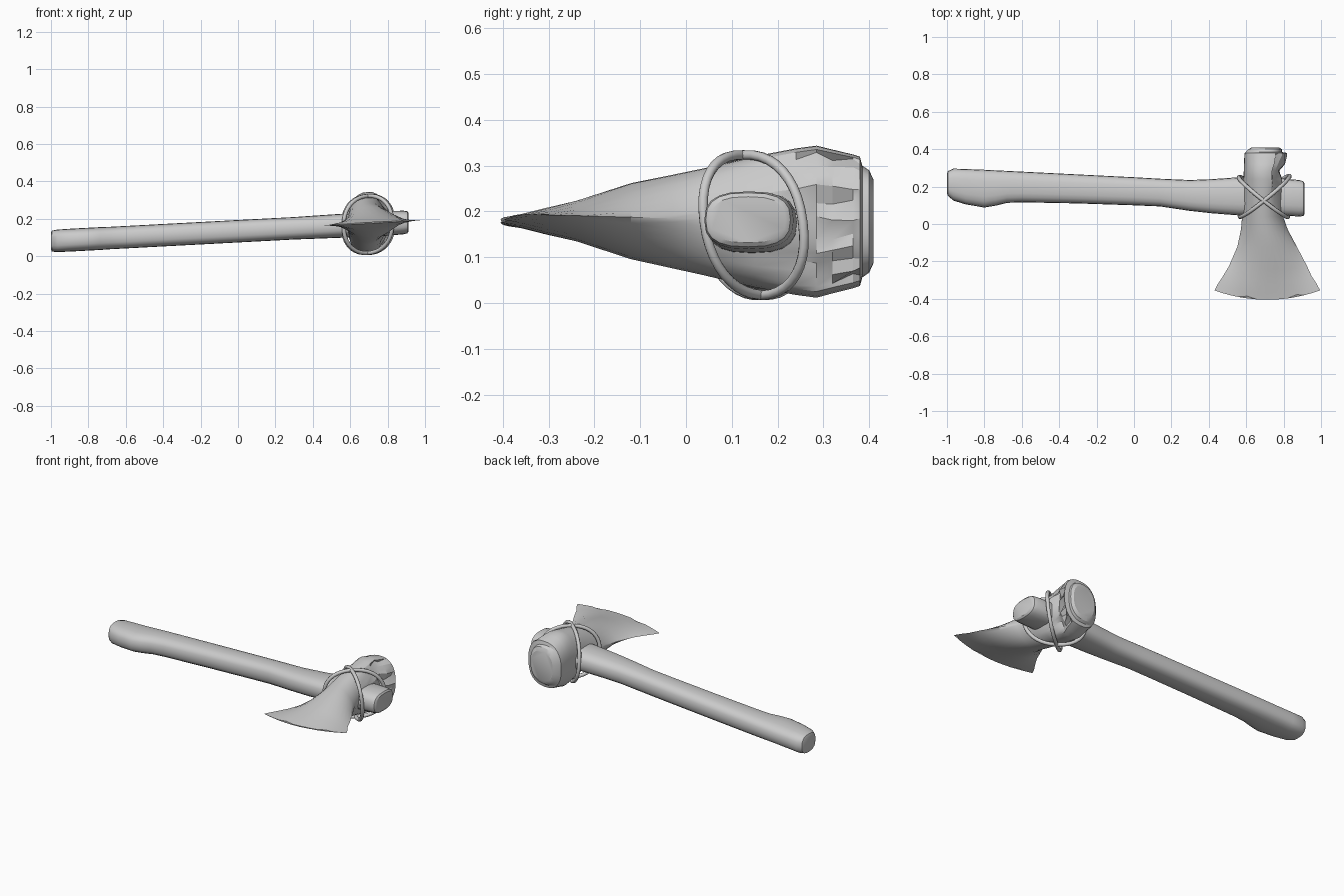
import bpy, bmesh, math, random
from math import cos, sin, pi

if "Cube" in bpy.data.objects:
    bpy.data.objects.remove(bpy.data.objects["Cube"])
random.seed(4)


def spow(v, e):
    return math.copysign(abs(v) ** e, v)


def loft(name, rings, angle=35):
    """Skin a list of closed point rings and cap both ends."""
    bm = bmesh.new()
    loops = [[bm.verts.new(p) for p in r] for r in rings]
    n = len(loops[0])
    for a, b in zip(loops, loops[1:]):
        for i in range(n):
            j = (i + 1) % n
            bm.faces.new((a[i], a[j], b[j], b[i]))
    bm.faces.new(loops[0][::-1])
    bm.faces.new(loops[-1])
    bmesh.ops.recalc_face_normals(bm, faces=bm.faces)
    me = bpy.data.meshes.new(name)
    bm.to_mesh(me)
    bm.free()
    ob = bpy.data.objects.new(name, me)
    bpy.context.collection.objects.link(ob)
    bpy.ops.object.select_all(action='DESELECT')
    ob.select_set(True)
    bpy.context.view_layer.objects.active = ob
    bpy.ops.object.shade_smooth_by_angle(angle=math.radians(angle))
    return ob


def lean(x):
    return 0.182 + 0.053 * (x - 0.91)


# Wooden handle: x, low y, high y, half height
handle = [(-1.0, .165, .27, .045), (-.995, .15, .283, .056), (-.965, .125, .296, .06),
          (-.9, .105, .294, .061), (-.8, .088, .29, .061), (-.74, .098, .287, .061),
          (-.68, .113, .284, .06), (-.6, .116, .28, .06), (-.3, .11, .265, .06),
          (0, .1, .25, .06), (.14, .094, .242, .06), (.3, .07, .235, .06),
          (.42, .057, .24, .062), (.56, .046, .25, .064), (.8, .045, .242, .066),
          (.885, .04, .235, .063), (.905, .043, .228, .059), (.912, .053, .218, .05)]
rings = []
for x, lo, hi, hz in handle:
    ring = []
    for i in range(20):
        t = 2 * pi * i / 20
        ring.append((x, (lo + hi) / 2 + (hi - lo) / 2 * spow(cos(t), .75),
                     lean(x) + hz * spow(sin(t), .75)))
    rings.append(ring)
loft("handle", rings)

# Stone head: y, left x, right x, half height, section exponent, edge bow
head = [(-.405, .43, .995, .003, 1.6, .05), (-.37, .447, .978, .011, 2, .048),
        (-.31, .475, .95, .027, 2, .03), (-.24, .508, .925, .044, 2, .015),
        (-.12, .553, .87, .083, 1.6, 0), (-.03, .572, .822, .102, 1.35, 0),
        (.04, .578, .797, .117, 1.15, 0), (.15, .582, .795, .143, 1, 0),
        (.24, .585, .8, .16, .9, 0), (.285, .587, .797, .166, .85, 0),
        (.32, .588, .812, .157, .85, 0), (.365, .59, .82, .146, .82, 0),
        (.38, .592, .818, .141, .82, 0), (.385, .597, .79, .122, .8, 0),
        (.4, .612, .79, .112, .8, 0), (.41, .63, .775, .09, .8, 0)]
rings = []
for k, (y, xl, xr, hz, e, bow) in enumerate(head):
    ring = []
    for i in range(32):
        t = 2 * pi * i / 32
        u = spow(cos(t), min(e, 1))
        # the blade sections are sharp-sided lenses, the poll is a rounded box
        w = spow(sin(t), e if e <= 1 else 1 + (e - 1) * 1.6)
        x = (xl + xr) / 2 + (xr - xl) / 2 * u
        z = .172 + .055 * (x - .7) + hz * w + .006
        yy = y + bow * u * u
        if k == 0:                                   # nicked cutting edge
            yy += .012 * ((i * 7) % 5 == 0 and abs(u) < .95)
        if .2 < y < .37 and u > .3 and abs(w) < .9:  # chipped stone beside the handle
            x -= random.uniform(0, .03)
            z += random.uniform(-.008, .008)
        ring.append((x, yy, z))
    rings.append(ring)
loft("axe_head", rings, 25)

# Two crossed binding cords around the head
for name, (ax, ay), (bx, by) in (("binding_a", (.56, .25), (.825, .04)),
                                 ("binding_b", (.565, .04), (.832, .255))):
    rc = .011
    n, m = 40, 8
    cx, cy = (ax + bx) / 2, (ay + by) / 2
    cu = bpy.data.curves.new(name, 'CURVE')
    cu.dimensions = '3D'
    cu.bevel_depth = rc
    cu.bevel_resolution = 2
    sp = cu.splines.new('POLY')
    sp.points.add(n - 1)
    sp.use_cyclic_u = True
    for i, p in enumerate(sp.points):
        t = 2 * pi * i / n
        c, s = spow(cos(t), .9), spow(sin(t), .9)
        p.co = (cx + (bx - ax) / 2 * c, cy + (by - ay) / 2 * c - .02 * s,
                .17 + .153 * s + .007 * c, 1)
    sp.use_smooth = True
    ob = bpy.data.objects.new(name, cu)
    bpy.context.collection.objects.link(ob)
